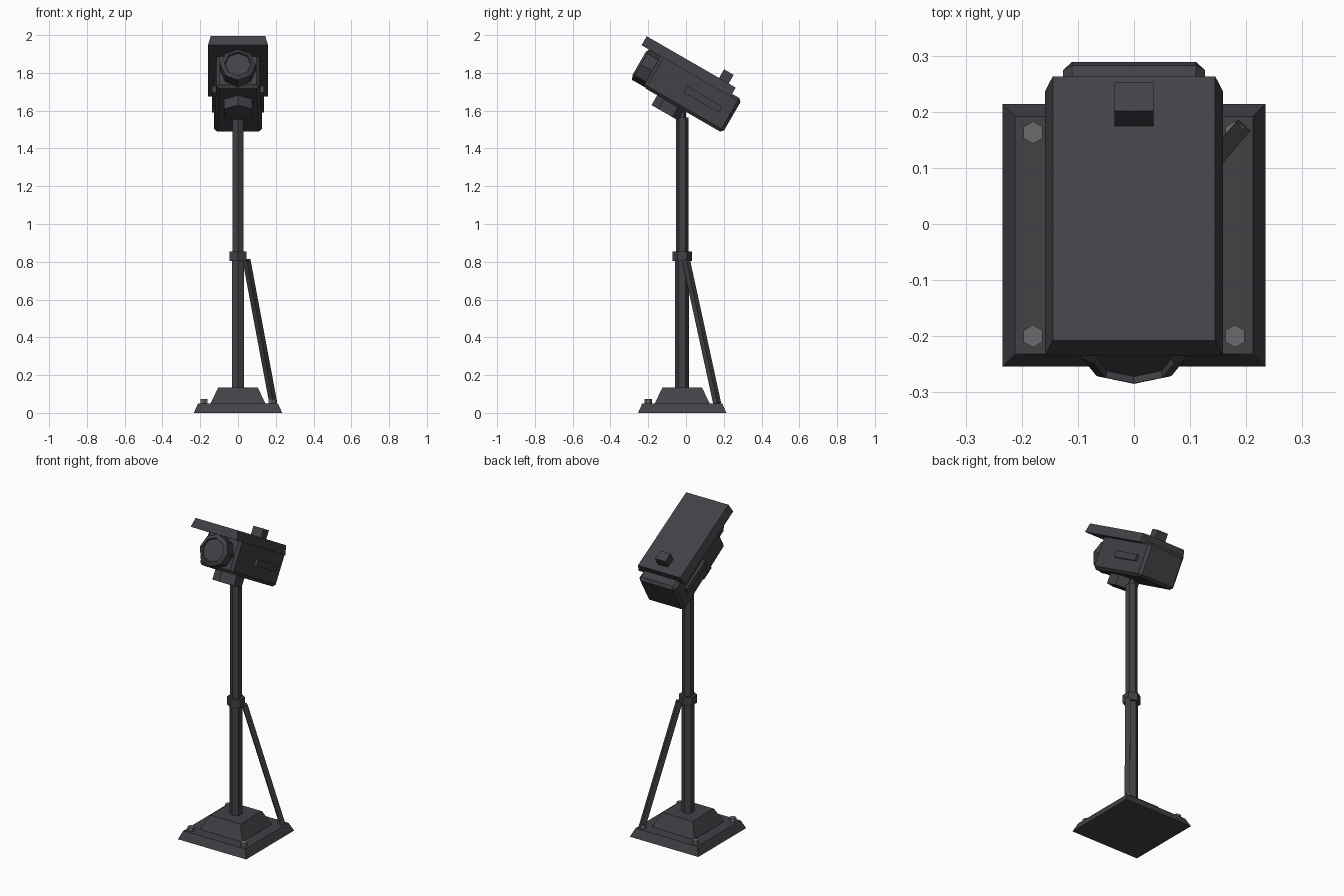
import bpy, bmesh, math
from mathutils import Matrix, Vector

if "Cube" in bpy.data.objects:
    bpy.data.objects.remove(bpy.data.objects["Cube"])


def material(name, rgb):
    m = bpy.data.materials.new(name)
    m.diffuse_color = (*rgb, 1)
    m.use_nodes = True
    m.node_tree.nodes["Principled BSDF"].inputs["Base Color"].default_value = m.diffuse_color
    return m


DARK = material("dark_grey_metal", (0.054, 0.052, 0.060))
BOLT = material("bolt_grey", (0.14, 0.145, 0.15))
TILT = Matrix.Rotation(math.radians(-30), 4, 'X')   # head pitch
PY = -0.02                                          # pole centre in y


def finish(name, bm, mat=DARK, matrix=Matrix()):
    bm.transform(matrix)
    bmesh.ops.recalc_face_normals(bm, faces=bm.faces)
    me = bpy.data.meshes.new(name)
    bm.to_mesh(me)
    bm.free()
    me.materials.append(mat)
    ob = bpy.data.objects.new(name, me)
    bpy.context.collection.objects.link(ob)
    return ob


def block(name, x, y, z, top=None, matrix=Matrix(), bevel=0, back_x=None):
    """Box from (min, max) ranges; top scales the upper face, back_x widens the rear."""
    bm = bmesh.new()
    bmesh.ops.create_cube(bm, size=1)
    for v in bm.verts:
        sx, sy, upper = v.co.x + .5, v.co.y + .5, v.co.z > 0
        v.co = (x[0] + sx * (x[1] - x[0]), y[0] + sy * (y[1] - y[0]), z[1] if upper else z[0])
        if back_x and sy > .5:
            v.co.x = back_x if sx > .5 else -back_x
        if top and upper:
            cx, cy = sum(x) / 2, sum(y) / 2
            v.co.x = cx + (v.co.x - cx) * top[0]
            v.co.y = cy + (v.co.y - cy) * top[1]
    if bevel:
        bmesh.ops.bevel(bm, geom=bm.edges[:], offset=bevel, segments=1, affect='EDGES')
    return finish(name, bm, matrix=matrix)


def prism(name, sides, r, z0, z1, loc=(0, 0), mat=DARK, r2=None, matrix=Matrix()):
    """Upright prism with one corner pointing along y."""
    bm = bmesh.new()
    bmesh.ops.create_cone(bm, cap_ends=True, segments=sides, radius1=r,
                          radius2=r if r2 is None else r2, depth=z1 - z0)
    bm.transform(Matrix.Translation((loc[0], loc[1], (z0 + z1) / 2)))
    # make sure a corner lies on the y axis
    off = max(bm.verts, key=lambda v: v.co.y).co - Vector((loc[0], loc[1], 0))
    spin = math.atan2(off.x, off.y)
    bm.transform(Matrix.Translation((loc[0], loc[1], 0)) @ Matrix.Rotation(spin, 4, 'Z')
                 @ Matrix.Translation((-loc[0], -loc[1], 0)))
    return finish(name, bm, mat, matrix)


# Base plate and stepped foot
block("base_plate", (-.234, .234), (PY - .234, PY + .234), (0, .05), top=(.905, .905))
block("base_foot", (-.145, .145), (PY - .145, PY + .145), (.05, .135), top=(.72, .72))
for i, x in enumerate((-.18, .18)):
    for j, y in enumerate((-.2, .163)):
        prism(f"bolt_{i}{j}", 6, .02, .045, .073, (x, y), BOLT)

# Pole, collar and top pivot
prism("pole_lower", 6, .037, .13, .83, (0, PY))
prism("pole_upper", 6, .034, .83, 1.565, (0, PY))
prism("collar", 6, .051, .805, .855, (0, PY))
prism("pivot", 6, .02, 1.56, 1.605, (0, PY))

# Diagonal strut from the collar to the rear right bolt
a, b = Vector((.045, .0, .81)), Vector((.187, .165, .05))
d = b - a
bm = bmesh.new()
bmesh.ops.create_cube(bm, size=1)
bm.transform(Matrix.Diagonal((.03, .03, d.length, 1)))
finish("strut", bm, matrix=Matrix.Translation((a + b) / 2) @ d.to_track_quat('Z', 'Y').to_matrix().to_4x4())

# Camera head, laid out level and then pitched
block("housing", (-.114, .114), (-1.06, -.573), (1.38, 1.585), back_x=.127, bevel=.016, matrix=TILT)
block("roof", (-.159, .159), (-1.177, -.633), (1.568, 1.623), top=(.91, 1), matrix=TILT)
block("roof_box", (-.035, .035), (-.735, -.676), (1.61, 1.676), matrix=TILT)
for side in (-1, 1):
    xs = sorted((side * .11, side * .137))
    block("side_panel_" + ("left" if side < 0 else "right"), xs, (-.86, -.645), (1.463, 1.501), matrix=TILT)
prism("mount", 6, .085, 1.32, 1.39, (0, -.888), matrix=TILT)

# Lens barrel with a recessed eight-sided front
bm = bmesh.new()
bmesh.ops.create_cone(bm, cap_ends=True, segments=8, radius1=.094, radius2=.094, depth=.08)
bm.faces.ensure_lookup_table()
front = max(bm.faces, key=lambda f: f.calc_center_median().z)
bmesh.ops.inset_region(bm, faces=[front], thickness=.022, depth=0.012)
bmesh.ops.inset_region(bm, faces=[front], thickness=.004, depth=-.012)
finish("lens", bm, matrix=TILT @ Matrix.Translation((0, -1.088, 1.478)) @ Matrix.Rotation(math.pi / 2, 4, 'X'))
